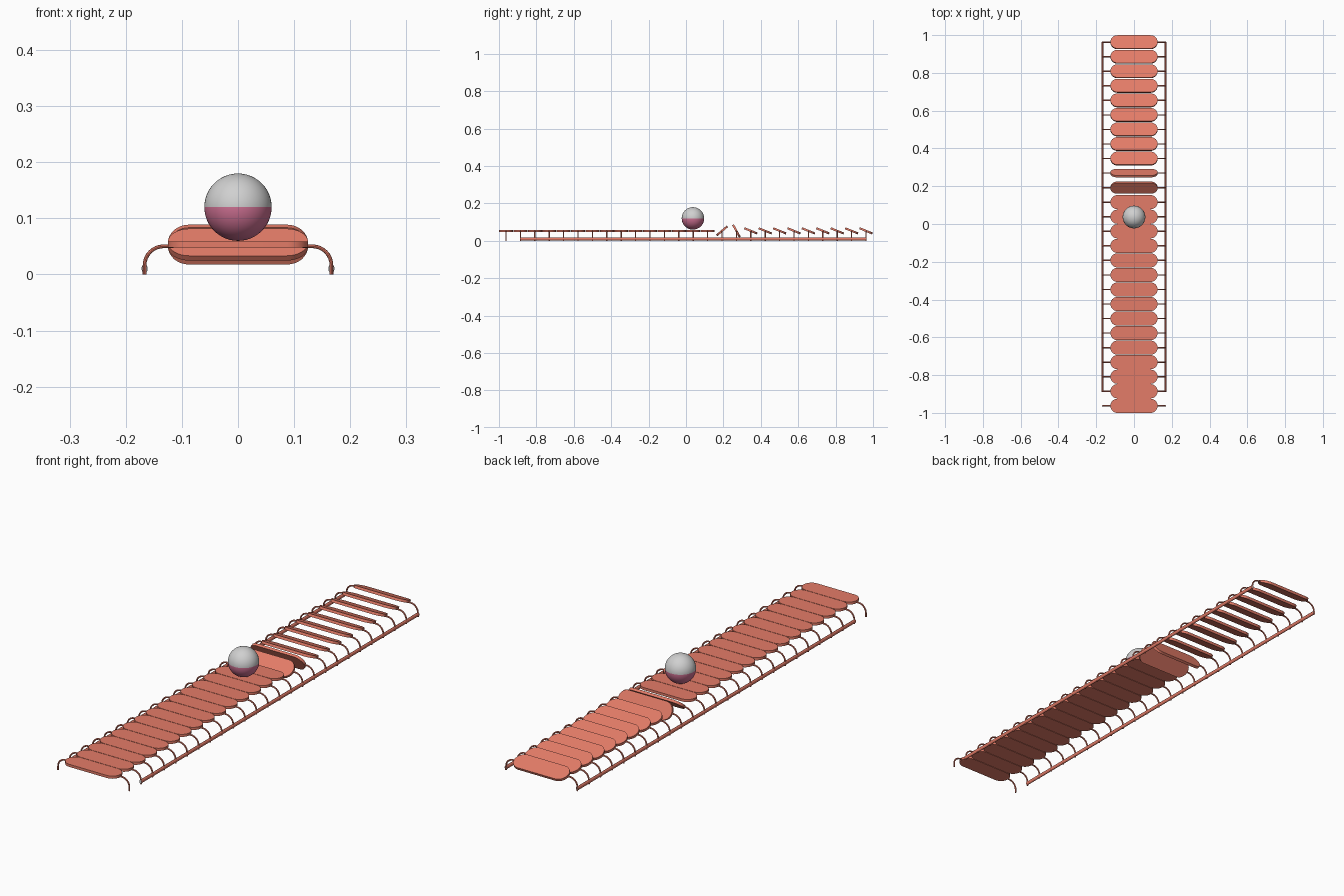
import bpy, bmesh, math
from mathutils import Matrix, Vector

if "Cube" in bpy.data.objects:
    bpy.data.objects.remove(bpy.data.objects["Cube"])

N, STEP, Y0, ZC = 26, 0.077, -0.9625, 0.0533


def srgb(r, g, b):
    f = lambda c: (c / 255 / 12.92) if c < 11 else ((c / 255 + 0.055) / 1.055) ** 2.4
    return (f(r), f(g), f(b), 1)


def material(name, rgb):
    m = bpy.data.materials.new(name)
    m.diffuse_color = srgb(*rgb)
    m.use_nodes = True
    m.node_tree.nodes["Principled BSDF"].inputs["Base Color"].default_value = m.diffuse_color
    return m


coral = material("coral", (228, 124, 104))
grey = material("light grey", (208, 208, 208))
pink = material("pink", (205, 112, 146))


def finish(bm, name, mats, smooth=True):
    bmesh.ops.recalc_face_normals(bm, faces=bm.faces)
    me = bpy.data.meshes.new(name)
    bm.to_mesh(me)
    bm.free()
    for m in mats:
        me.materials.append(m)
    ob = bpy.data.objects.new(name, me)
    bpy.context.collection.objects.link(ob)
    bpy.context.view_layer.objects.active = ob
    ob.select_set(True)
    if smooth:
        bpy.ops.object.shade_smooth_by_angle(angle=math.radians(35))
    ob.select_set(False)
    return ob


def slat_mesh(half=0.125, r=0.0375, t=0.011, seg=16):
    # rounded-end plank
    bm = bmesh.new()
    pts = []
    for s in (0, 1):
        for k in range(seg + 1):
            a = -math.pi / 2 + math.pi * (k / seg + s)
            cx = (half - r) * (1 if s == 0 else -1)
            pts.append((cx + r * math.cos(a), r * math.sin(a), -t / 2))
    f = bm.faces.new([bm.verts.new(p) for p in pts])
    ext = bmesh.ops.extrude_face_region(bm, geom=[f])
    vs = [g for g in ext["geom"] if isinstance(g, bmesh.types.BMVert)]
    bmesh.ops.translate(bm, verts=vs, vec=(0, 0, t))
    return bm


def wire_mesh(r=0.0033, sides=8):
    # bent wire: out from the slat, quarter turn, down to the ground
    path = [(0.115, ZC - 0.003, 0)]
    R, cx, cz = 0.034, 0.1325, ZC - 0.003 - 0.034
    for k in range(9):
        a = math.pi / 2 * (1 - k / 8)
        path.append((cx + R * math.cos(a), cz + R * math.sin(a), math.pi / 2 - a))
    path.append((cx + R, 0.0, math.pi / 2))
    bm = bmesh.new()
    for side in (1, -1):
        rings = []
        for x, z, turn in path:
            n = Vector((math.sin(turn), 0, math.cos(turn)))
            ring = []
            for k in range(sides):
                a = 2 * math.pi * k / sides
                p = Vector((x, 0, z)) + n * r * math.cos(a) + Vector((0, r * math.sin(a), 0))
                ring.append(bm.verts.new((p.x * side, p.y, max(p.z, 0))))
            rings.append(ring)
        for a, b in zip(rings, rings[1:]):
            for k in range(sides):
                j = (k + 1) % sides
                bm.faces.new((a[k], a[j], b[j], b[k]))
        bm.faces.new(rings[0])
        bm.faces.new(rings[-1])
    return bm


# slats and their wires
slat = finish(slat_mesh(), "slat", [coral])
wire = finish(wire_mesh(), "wire_legs", [coral])
for i in range(N):
    tilt = 0 if i < 15 else 40 if i == 15 else -61 if i == 16 else -22
    s = slat if i == 0 else slat.copy()
    w = wire if i == 0 else wire.copy()
    if i:
        bpy.context.collection.objects.link(s)
        bpy.context.collection.objects.link(w)
    y = Y0 + STEP * i
    s.location = (0, y, ZC)
    s.rotation_euler = (math.radians(tilt), 0, 0)
    w.location = (0, y, 0)

# side rails, grey at the cut ends
ya, yb = Y0 + STEP - 0.003, Y0 + STEP * (N - 1) + 0.002
for side, label in ((1, "right_rail"), (-1, "left_rail")):
    bm = bmesh.new()
    mat = (Matrix.Translation((side * 0.1665, (ya + yb) / 2, 0.0105))
           @ Matrix.Diagonal((0.0055, 1, 0.008, 1)) @ Matrix.Rotation(math.pi / 2, 4, "X"))
    bmesh.ops.create_cone(bm, cap_ends=True, segments=12, radius1=1, radius2=1,
                          depth=yb - ya, matrix=mat)
    for f in bm.faces:
        f.material_index = 1 if len(f.verts) > 4 else 0
    finish(bm, label, [coral, grey])

# ball: grey upper half, pink lower half
bm = bmesh.new()
bmesh.ops.create_uvsphere(bm, u_segments=48, v_segments=24, radius=0.06)
for f in bm.faces:
    f.material_index = 0 if f.calc_center_median().z > 0 else 1
ball = finish(bm, "ball", [grey, pink])
ball.location = (0, 0.037, 0.12)
